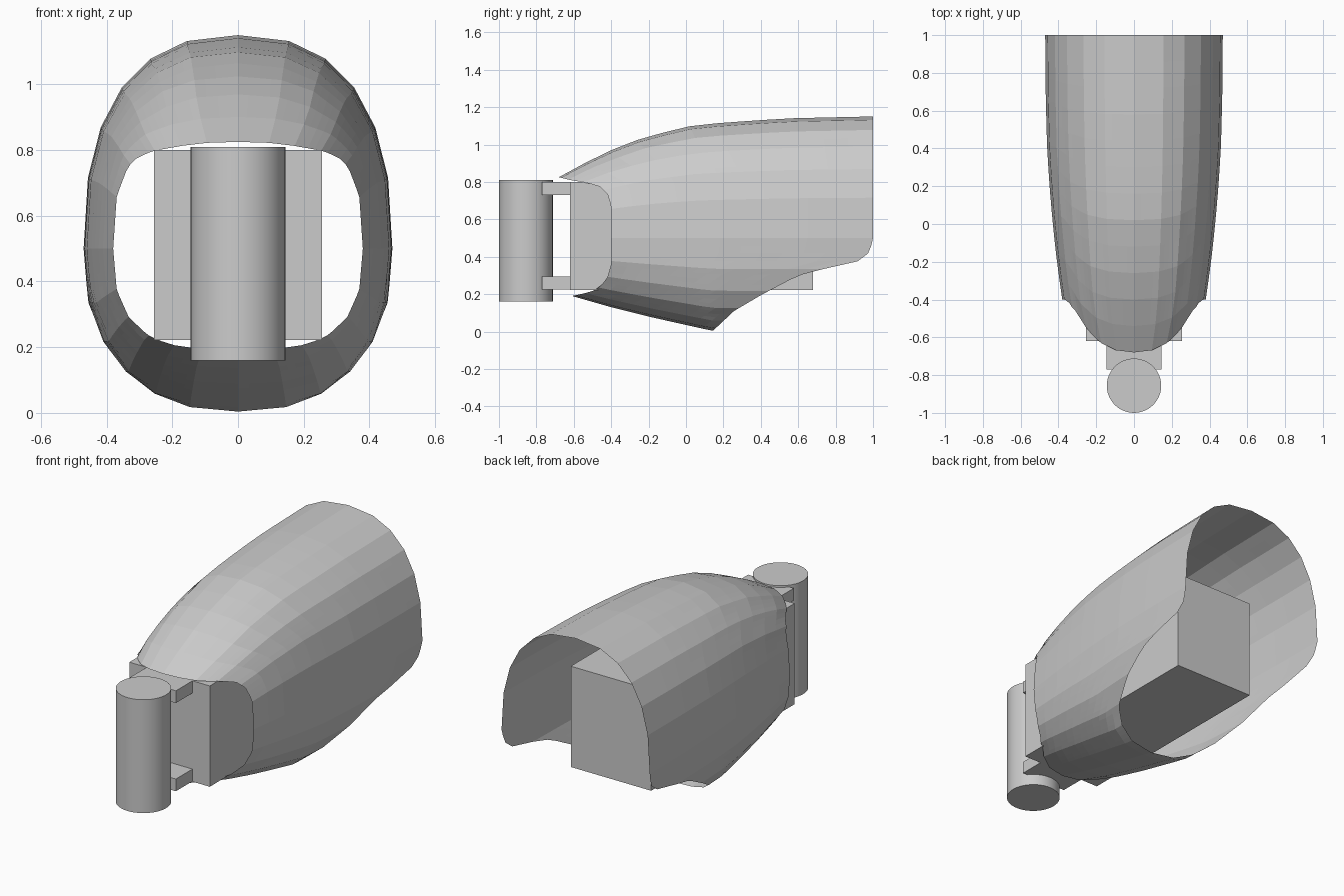
import bpy, bmesh, math

if "Cube" in bpy.data.objects:
    bpy.data.objects.remove(bpy.data.objects["Cube"])

def lerp_table(table, v):
    if v <= table[0][0]:
        return table[0][1]
    for (a, fa), (b, fb) in zip(table, table[1:]):
        if v <= b:
            return fa + (fb - fa) * (v - a) / (b - a)
    return table[-1][1]

def box(name, x, y0, y1, z0, z1):
    bpy.ops.mesh.primitive_cube_add(size=1, location=(0, (y0 + y1) / 2, (z0 + z1) / 2))
    ob = bpy.context.object
    ob.name = name
    ob.scale = (2 * x, y1 - y0, z1 - z0)
    return ob

# Shell profiles along y: top line, bottom line, half width
TOP = [(-.70, .812), (-.68, .825), (-.45, .95), (-.22, 1.04), (.03, 1.10),
       (.2, 1.117), (.55, 1.14), (1, 1.15)]
BOTTOM = [(-.70, .215), (-.61, .19), (-.4, .13), (-.2, .08), (.14, .004), (1, 0)]
WIDTH = [(-.70, .27), (-.6, .32), (-.5, .352), (-.4, .38), (-.2, .408), (0, .43),
         (.2, .447), (.4, .46), (.7, .468), (1, .47)]
# Rim curves: y of the front and rear cut for a given z
FRONT = [(.19, -.61), (.205, -.54), (.22, -.49), (.25, -.45), (.29, -.42), (.36, -.40),
         (.67, -.40), (.735, -.42), (.775, -.46), (.795, -.53), (.81, -.62), (.825, -.68)]
REAR = [(.005, .145), (.11, .257), (.20, .41), (.30, .60), (.342, .765), (.374, .915),
        (.41, .97), (.45, .988), (.5, 1)]
SIDES, SUB, ROWS, MID, POWER = 24, 4, 12, .5, 2.45

def corner(y, k):
    a = 2 * math.pi * k / SIDES
    s, c = math.sin(a), math.cos(a)
    x = math.copysign(abs(s) ** (2 / POWER), s) * lerp_table(WIDTH, y)
    h = lerp_table(TOP, y) - MID if c > 0 else MID - lerp_table(BOTTOM, y)
    return x, MID + math.copysign(abs(c) ** (2 / POWER), c) * h

def surface(y, u):
    k, f = int(u // SUB), (u % SUB) / SUB
    (x0, z0), (x1, z1) = corner(y, k), corner(y, k + 1)
    return (x0 + (x1 - x0) * f, y, z0 + (z1 - z0) * f)

def rim(table, u, lo, hi):
    for _ in range(30):
        m = (lo + hi) / 2
        if m < lerp_table(table, surface(m, u)[2]):
            lo = m
        else:
            hi = m
    return (lo + hi) / 2

# Open faceted shell, each strip running from front rim to rear rim
bm = bmesh.new()
cols = []
for u in range(SIDES * SUB):
    y0, y1 = rim(FRONT, u, -.7, .1), rim(REAR, u, 0, 1)
    cols.append([bm.verts.new(surface(y0 + (y1 - y0) * r / ROWS, u)) for r in range(ROWS + 1)])
for i, a in enumerate(cols):
    b = cols[(i + 1) % len(cols)]
    for r in range(ROWS):
        bm.faces.new((a[r], a[r + 1], b[r + 1], b[r]))
bmesh.ops.recalc_face_normals(bm, faces=bm.faces)
# Make sure the normals point outwards
if sum(f.normal.x * f.calc_center_median().x for f in bm.faces) < 0:
    bmesh.ops.reverse_faces(bm, faces=bm.faces)
mesh = bpy.data.meshes.new("shell")
bm.to_mesh(mesh)
bm.free()
bpy.context.collection.objects.link(bpy.data.objects.new("shell", mesh))

# Inner block and the two hinge brackets
box("inner_block", .255, -.62, .68, .222, .80)
for name, z in (("lower_bracket", .224), ("upper_bracket", .73)):
    box(name, .145, -.77, -.62, z, z + .07)

# Upright hinge pin
bpy.ops.mesh.primitive_cylinder_add(vertices=48, radius=.144, depth=.65, location=(0, -.856, .485))
bpy.context.object.name = "hinge_pin"
bpy.ops.object.shade_smooth_by_angle()
